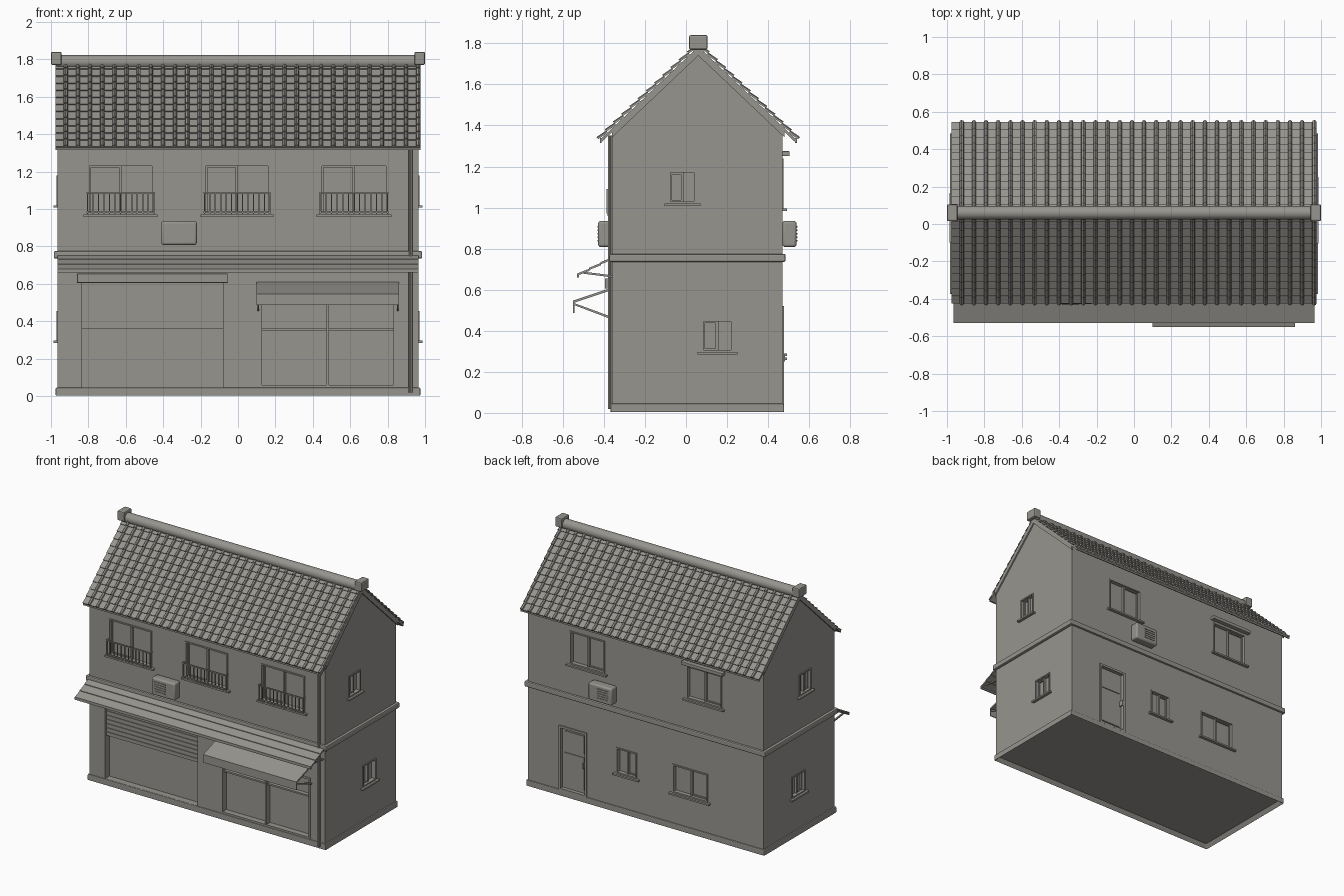
import bpy, bmesh, math
from mathutils import Vector

if "Cube" in bpy.data.objects:
    bpy.data.objects.remove(bpy.data.objects["Cube"])

grey = bpy.data.materials.new("warm_grey")
grey.use_nodes = True
tone = (0.31, 0.30, 0.275, 1)
grey.diffuse_color = tone
grey.node_tree.nodes["Principled BSDF"].inputs["Base Color"].default_value = tone

X, FRONT, BACK, RIDGE_Y = 0.965, -0.36, 0.47, 0.06


def finish(name, bm, bevel=0, segments=2, smooth=False):
    bmesh.ops.recalc_face_normals(bm, faces=bm.faces)
    mesh = bpy.data.meshes.new(name)
    bm.to_mesh(mesh)
    bm.free()
    mesh.materials.append(grey)
    ob = bpy.data.objects.new(name, mesh)
    bpy.context.collection.objects.link(ob)
    if bevel:
        mod = ob.modifiers.new("bevel", 'BEVEL')
        mod.width, mod.segments = bevel, segments
    if smooth:
        bpy.ops.object.select_all(action='DESELECT')
        ob.select_set(True)
        bpy.context.view_layer.objects.active = ob
        bpy.ops.object.shade_smooth_by_angle()
    return ob


def add_box(bm, x0, x1, y0, y1, z0, z1):
    verts = bmesh.ops.create_cube(bm, size=1)["verts"]
    for v in verts:
        v.co = Vector(((x0, x1)[v.co.x > 0], (y0, y1)[v.co.y > 0], (z0, z1)[v.co.z > 0]))
    return verts


def wall_box(bm, side, u0, u1, z0, z1, w0, w1):
    """Box on a wall: u runs along it, w points outward."""
    if side == "front":
        add_box(bm, u0, u1, FRONT - w1, FRONT - w0, z0, z1)
    elif side == "back":
        add_box(bm, u0, u1, BACK + w0, BACK + w1, z0, z1)
    elif side == "east":
        add_box(bm, X + w0, X + w1, u0, u1, z0, z1)
    else:
        add_box(bm, -X - w1, -X - w0, u0, u1, z0, z1)


def add_prism(bm, points, x0, x1):
    """Extrude a y-z outline along x."""
    face = bm.faces.new([bm.verts.new((x0, y, z)) for y, z in points])
    ext = bmesh.ops.extrude_face_region(bm, geom=[face])["geom"]
    bmesh.ops.translate(bm, vec=(x1 - x0, 0, 0),
                        verts=[v for v in ext if isinstance(v, bmesh.types.BMVert)])


def slope_z(y, drop=0):
    return 1.80 - abs(y - RIDGE_Y) * 0.948 - drop


def chevron(half, top, bottom):
    ys = (RIDGE_Y - half, RIDGE_Y, RIDGE_Y + half)
    return [(y, slope_z(y, top)) for y in ys] + [(y, slope_z(y, bottom)) for y in reversed(ys)]


# name, wall, u0, u1, z0, z1
windows = [
    ("front_window_a", "front", -0.805, -0.45, 0.97, 1.24),
    ("front_window_b", "front", -0.18, 0.17, 0.97, 1.24),
    ("front_window_c", "front", 0.44, 0.80, 0.97, 1.24),
    ("back_upper_window_a", "back", 0.335, 0.62, 0.995, 1.24),
    ("back_upper_window_b", "back", -0.625, -0.335, 0.995, 1.24),
    ("back_small_window", "back", 0.07, 0.24, 0.29, 0.48),
    ("back_lower_window", "back", -0.51, -0.22, 0.27, 0.48),
    ("east_upper_window", "east", -0.085, 0.05, 1.02, 1.18),
    ("east_lower_window", "east", 0.075, 0.23, 0.296, 0.456),
    ("west_upper_window", "west", -0.08, 0.06, 1.02, 1.18),
    ("west_lower_window", "west", -0.01, 0.145, 0.296, 0.456),
]
DEPTH = 0.025

# Walls with recessed openings
bm = bmesh.new()
add_prism(bm, [(FRONT, 0.03), (FRONT, slope_z(FRONT, 0.03)), (RIDGE_Y, 1.77),
               (BACK, slope_z(BACK, 0.03)), (BACK, 0.03)], -X, X)
walls = finish("walls", bm)
bm = bmesh.new()
for _, side, u0, u1, z0, z1 in windows:
    wall_box(bm, side, u0, u1, z0, z1, -DEPTH, 0.05)
wall_box(bm, "front", -0.835, -0.08, 0.046, 0.62, -0.05, 0.05)
wall_box(bm, "front", 0.115, 0.845, 0.046, 0.50, -0.04, 0.05)
wall_box(bm, "back", 0.49, 0.70, 0.046, 0.51, -0.02, 0.05)
cutter = finish("opening_cutter", bm)
cutter.hide_render = True
cut = walls.modifiers.new("openings", 'BOOLEAN')
cut.object, cut.solver = cutter, 'EXACT'
graph = bpy.context.evaluated_depsgraph_get()
cut_mesh = bpy.data.meshes.new_from_object(walls.evaluated_get(graph))
walls.modifiers.clear()
walls.data = cut_mesh
bpy.data.objects.remove(cutter)

# Plinth with hollow underside, and floor band
bm = bmesh.new()
add_box(bm, -0.975, 0.975, FRONT - 0.008, BACK + 0.008, 0, 0.045)
bm.faces.ensure_lookup_table()
under = min(bm.faces, key=lambda f: f.calc_center_median().z)
bmesh.ops.inset_region(bm, faces=[under], thickness=0.04)
bmesh.ops.translate(bm, vec=(0, 0, 0.035), verts=under.verts)
finish("plinth", bm, 0.006)
bm = bmesh.new()
add_box(bm, -0.985, 0.985, FRONT - 0.015, BACK + 0.015, 0.735, 0.775)
finish("floor_band", bm, 0.008)


def frame(bm, side, u0, u1, z0, z1, w0, w1, t):
    wall_box(bm, side, u0, u0 + t, z0, z1, w0, w1)
    wall_box(bm, side, u1 - t, u1, z0, z1, w0, w1)
    wall_box(bm, side, u0 + t, u1 - t, z0, z0 + t, w0, w1)
    wall_box(bm, side, u0 + t, u1 - t, z1 - t, z1, w0, w1)


# Two-sash windows with sills; the front ones carry railings
for name, side, u0, u1, z0, z1 in windows:
    bm = bmesh.new()
    mid = (u0 + u1) / 2
    frame(bm, side, u0, u1, z0, z1, -DEPTH, 0.006, 0.01)
    wall_box(bm, side, mid - 0.006, mid + 0.006, z0, z1, -DEPTH, -0.008)
    frame(bm, side, u0 + 0.01, mid, z0 + 0.01, z1 - 0.01, -DEPTH, -0.015, 0.008)
    wall_box(bm, side, u0 - 0.02, u1 + 0.02, z0 - 0.012, z0, -0.01, 0.022)
    finish(name, bm)
    if side == "front":
        bm = bmesh.new()
        for z in (z0 + 0.01, z0 + 0.112):
            wall_box(bm, side, u0 - 0.005, u1 + 0.005, z, z + 0.008, 0.02, 0.028)
        for i in range(13):
            u = u0 + (u1 - u0) * i / 12
            wall_box(bm, side, u - 0.003, u + 0.003, z0, z0 + 0.112, 0.021, 0.027)
        for u in (u0, u1):
            wall_box(bm, side, u - 0.004, u + 0.004, z0 + 0.112, z0 + 0.12, 0, 0.028)
        finish(name.replace("window", "railing"), bm)
bm = bmesh.new()
wall_box(bm, "back", -0.65, -0.31, 1.25, 1.275, 0, 0.035)
finish("window_hood", bm, 0.004)

# Half-lowered shutter and its housing
bm = bmesh.new()
for i in range(8):
    z = 0.36 + i * 0.031
    wall_box(bm, "front", -0.835, -0.08, z, z + 0.026, -0.05, -0.015)
wall_box(bm, "front", -0.835, -0.08, 0.36, 0.61, -0.05, -0.021)
finish("shutter", bm)
bm = bmesh.new()
wall_box(bm, "front", -0.86, -0.055, 0.605, 0.655, -0.01, 0.035)
finish("shutter_housing", bm, 0.004)

# Shop front glazing
bm = bmesh.new()
frame(bm, "front", 0.115, 0.845, 0.046, 0.50, -0.04, 0.004, 0.014)
wall_box(bm, "front", 0.473, 0.487, 0.05, 0.49, -0.04, 0)
wall_box(bm, "front", 0.125, 0.835, 0.35, 0.362, -0.04, -0.01)
finish("shop_front", bm)

# Shop awning with valance and struts
bm = bmesh.new()
add_prism(bm, [(FRONT, 0.61), (-0.55, 0.547), (-0.55, 0.487), (-0.543, 0.487),
               (-0.543, 0.537), (FRONT, 0.598)], 0.10, 0.862)
for x in (0.105, 0.85):
    add_prism(bm, [(-0.545, 0.535), (-0.545, 0.525), (FRONT, 0.455), (FRONT, 0.467)], x, x + 0.008)
finish("shop_awning", bm)

# Long canopy of lapped sheets on brackets
bm = bmesh.new()
for i in range(3):
    y0, z0 = FRONT - i * 0.055, 0.757 - i * 0.027
    add_prism(bm, [(y0, z0), (y0 - 0.057, z0 - 0.023), (y0 - 0.057, z0 - 0.034), (y0, z0 - 0.011)],
              -X, X)
add_box(bm, -X, X, -0.53, -0.522, 0.66, 0.68)
for x in (-0.95, -0.01, 0.94):
    add_prism(bm, [(-0.50, 0.688), (-0.50, 0.678), (FRONT, 0.66), (FRONT, 0.67)], x, x + 0.01)
finish("long_canopy", bm)

# Back door with frame, panels and handle
bm = bmesh.new()
frame(bm, "back", 0.48, 0.71, 0.04, 0.52, -0.02, 0.008, 0.016)
wall_box(bm, "back", 0.515, 0.675, 0.35, 0.48, -0.02, -0.014)
wall_box(bm, "back", 0.515, 0.675, 0.08, 0.32, -0.02, -0.014)
wall_box(bm, "back", 0.503, 0.512, 0.25, 0.29, -0.02, 0.012)
finish("back_door", bm)

# Wall-hung cooling units
for name, side, u0 in (("front_cooling_unit", "front", -0.41), ("back_cooling_unit", "back", 0.235)):
    bm = bmesh.new()
    wall_box(bm, side, u0, u0 + 0.19, 0.808, 0.935, 0, 0.068)
    finish(name, bm, 0.012, 3, True)
    bm = bmesh.new()
    for i in range(5):
        z = 0.835 + i * 0.017
        wall_box(bm, side, u0 + 0.025, u0 + 0.115, z, z + 0.007, 0.066, 0.072)
    finish(name + "_grille", bm)

# Corner drainpipe
bm = bmesh.new()
pipe = bmesh.ops.create_cone(bm, cap_ends=True, segments=10, radius1=0.011, radius2=0.011, depth=1.33)
bmesh.ops.translate(bm, verts=pipe["verts"], vec=(0.923, FRONT - 0.01, 0.685))
finish("drainpipe", bm, smooth=True)

# Roof deck, gutters edges and gable boards
bm = bmesh.new()
add_prism(bm, chevron(0.475, 0.016, 0.034), -0.975, 0.975)
for y in (RIDGE_Y - 0.48, RIDGE_Y + 0.472):
    add_box(bm, -0.975, 0.975, y, y + 0.008, 1.315, 1.338)
finish("roof_deck", bm)
bm = bmesh.new()
for x in (-0.975, 0.963):
    add_prism(bm, chevron(0.42, 0.03, 0.06), x, x + 0.012)
finish("gable_boards", bm)

# Stepped tile courses with rounded ribs
COLS, ROWS, HALF = 30, 12, 0.975
rib = [(0, 0), (0.66, 0), (0.70, 0.009), (0.83, 0.014), (0.96, 0.009)]
section = [((c + u) / COLS, h) for c in range(COLS) for u, h in rib] + [(1, 0)]
for name, sign in (("front_tiles", -1), ("back_tiles", 1)):
    bm = bmesh.new()
    down = Vector((0, sign * 0.48, -0.455))
    up = Vector((0, sign * 0.455, 0.48)).normalized()
    top = Vector((0, RIDGE_Y, 1.782))
    rings = [(r + e, e * 0.009) for r in range(ROWS) for e in (0, 1)] + [(ROWS, -0.012)]
    grid = []
    for t, lift in rings:
        row = []
        for u, h in section:
            rise = lift + (h if lift >= 0 else 0)
            co = top + down * (t / ROWS) + up * rise
            row.append(bm.verts.new((HALF * (2 * u - 1), co.y, co.z)))
        grid.append(row)
    for a, b in zip(grid, grid[1:]):
        for i in range(len(a) - 1):
            bm.faces.new((a[i], a[i + 1], b[i + 1], b[i]))
    finish(name, bm)

# Ridge roll and end blocks
bm = bmesh.new()
roll = bmesh.ops.create_cone(bm, cap_ends=True, segments=16, radius1=0.037, radius2=0.037, depth=1.94)
for v in roll["verts"]:
    v.co = Vector((v.co.z, RIDGE_Y + v.co.x, 1.787 + v.co.y))
finish("ridge_roll", bm, smooth=True)
for name, x in (("right_ridge_block", -1), ("left_ridge_block", 0.943)):
    bm = bmesh.new()
    add_box(bm, x, x + 0.057, 0.015, 0.105, 1.77, 1.84)
    finish(name, bm, 0.008)
